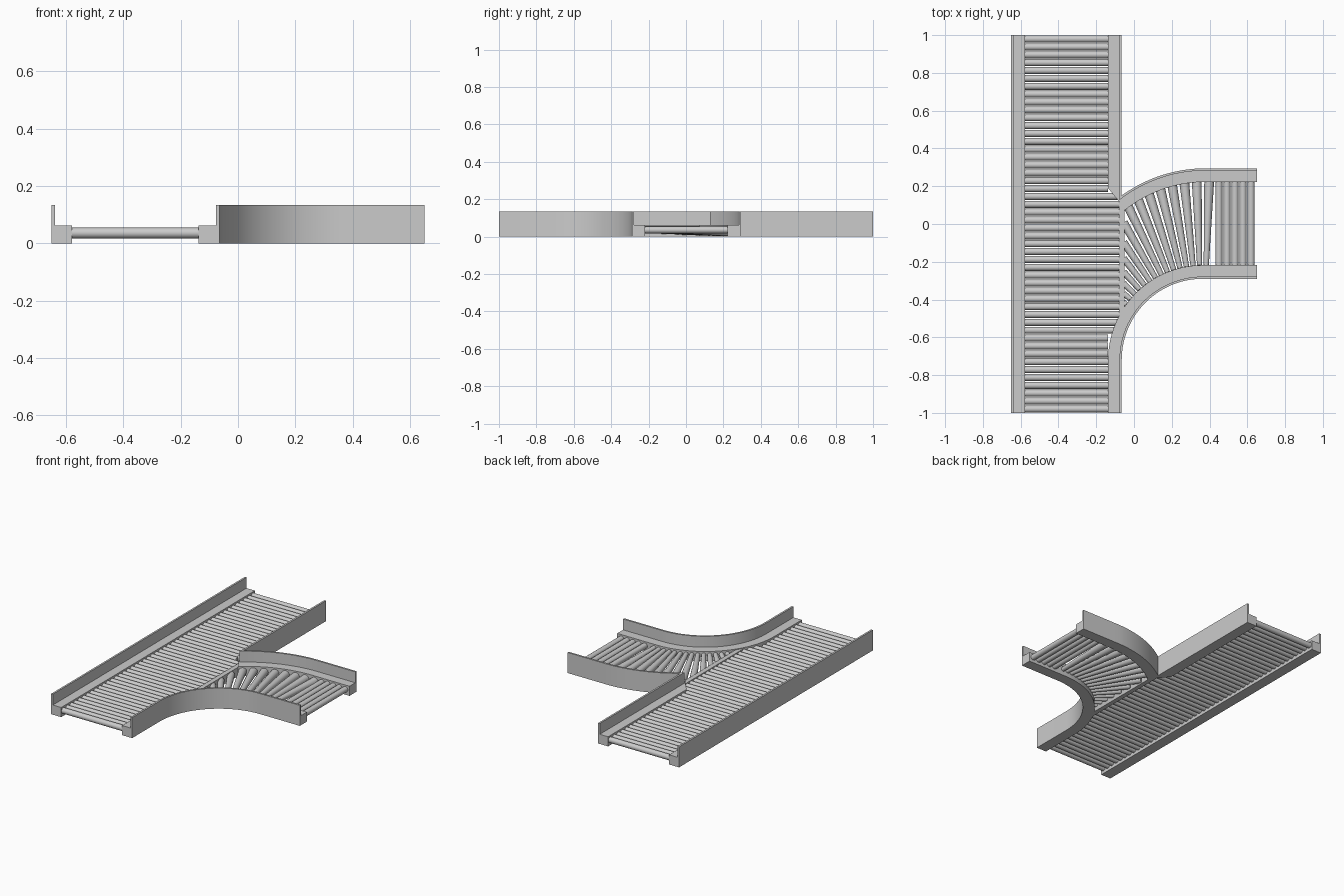
import bpy, bmesh
from math import sin, cos, pi, radians, sqrt, asin
from mathutils import Vector

if "Cube" in bpy.data.objects:
    bpy.data.objects.remove(bpy.data.objects["Cube"])

BASE_Z, WALL_Z, WALL_T = 0.063, 0.134, 0.012
C = Vector((0.365, -0.72))      # centre of the lower bend and roller fan
U = Vector((0.38, -0.465))      # centre of the upper bend


def arc(c, r, a0, a1, n=20):
    return [(c.x + r * cos(radians(a0 + (a1 - a0) * i / n)),
             c.y + r * sin(radians(a0 + (a1 - a0) * i / n))) for i in range(n + 1)]


def finish(name, bm):
    bmesh.ops.recalc_face_normals(bm, faces=bm.faces)
    me = bpy.data.meshes.new(name)
    bm.to_mesh(me)
    bm.free()
    ob = bpy.data.objects.new(name, me)
    bpy.context.collection.objects.link(ob)
    bpy.context.view_layer.objects.active = ob
    bpy.ops.object.select_all(action='DESELECT')
    ob.select_set(True)
    bpy.ops.object.shade_smooth_by_angle(angle=radians(30))
    return ob


def prism(name, pts, z0, z1):
    bm = bmesh.new()
    face = bm.faces.new([bm.verts.new((x, y, z0)) for x, y in pts])
    ext = bmesh.ops.extrude_face_region(bm, geom=[face])
    for g in ext['geom']:
        if isinstance(g, bmesh.types.BMVert):
            g.co.z = z1
    return finish(name, bm)


def add_roller(bm, p0, p1, r0, r1, n=16):
    d = p1 - p0
    q = d.to_track_quat('Z', 'Y')
    m = q.to_matrix().to_4x4()
    m.translation = (p0 + p1) / 2
    bmesh.ops.create_cone(bm, cap_ends=True, segments=n, radius1=r0, radius2=r1,
                          depth=d.length, matrix=m)


# Straight side rail on the far left
prism("left_rail", [(-0.65, -1), (-0.578, -1), (-0.578, 1), (-0.65, 1)], 0, BASE_Z)
prism("left_wall", [(-0.65, -1), (-0.638, -1), (-0.638, 1), (-0.65, 1)], BASE_Z, WALL_Z)


# Lower rail: straight, quarter bend, straight
def lower_path(off):
    r = 0.43 + off
    return [(C.x - r, -1)] + arc(C, r, 180, 90, 28) + [(0.65, C.y + r)]


prism("lower_rail", lower_path(0) + lower_path(0.072)[::-1], 0, BASE_Z)
prism("lower_wall", lower_path(0) + lower_path(WALL_T)[::-1], BASE_Z, WALL_Z)


# Upper rail: main line side meeting the shallow bend
def upper_bend(r, x):
    return arc(U, r, 90 + math_angle(r, x), 90, 18) + [(0.65, U.y + r)]


def math_angle(r, x):
    return asin((U.x - x) / r) * 180 / pi


outer = [(-0.065, 1)] + upper_bend(0.76, -0.065)
prism("upper_rail", outer + upper_bend(0.688, -0.05)[::-1]
      + [(-0.08, 0.12), (-0.137, 0.19), (-0.137, 1)], 0, BASE_Z)
prism("upper_wall", outer + upper_bend(0.76 - WALL_T, -0.077)[::-1] + [(-0.077, 1)],
      BASE_Z, WALL_Z)

# Thin divider between the main line and the branch
prism("divider", [(-0.08, -0.52), (-0.05, -0.44), (-0.05, 0.125), (-0.08, 0.125)], 0, 0.058)

# Main line rollers
bm = bmesh.new()
N = 48
for i in range(N):
    y = -1 + (i + 0.5) * 2 / N
    x1 = -0.08 if -0.6 < y < 0.18 else -0.137
    add_roller(bm, Vector((-0.578, y, 0.036)), Vector((x1, y, 0.036)), 0.0185, 0.0185)
finish("main_rollers", bm)

# Branch straight rollers
bm = bmesh.new()
for i in range(5):
    x = 0.45 + i * 0.0425
    add_roller(bm, Vector((x, -0.218, 0.036)), Vector((x, 0.223, 0.036)), 0.0185, 0.0185)
finish("branch_rollers", bm)

# Tapered rollers fanning through the bend, cut short at the divider
bm = bmesh.new()
h = U.y - C.y
for i in range(15):
    a = radians(88 + i * 4)
    s, c = sin(a), cos(a)
    r0 = 0.502
    r1 = h * s + sqrt(0.688 ** 2 - (h * c) ** 2)
    if c < 0:
        r1 = min(r1, (-0.055 - C.x) / c)
    if r1 - r0 < 0.01:
        continue
    ends = []
    for r in (r0, r1):
        rad = 0.0275 * r
        ends.append((Vector((C.x + r * c, C.y + r * s, 0.0545 - rad)), rad))
    add_roller(bm, ends[0][0], ends[1][0], ends[0][1], ends[1][1])
finish("fan_rollers", bm)
